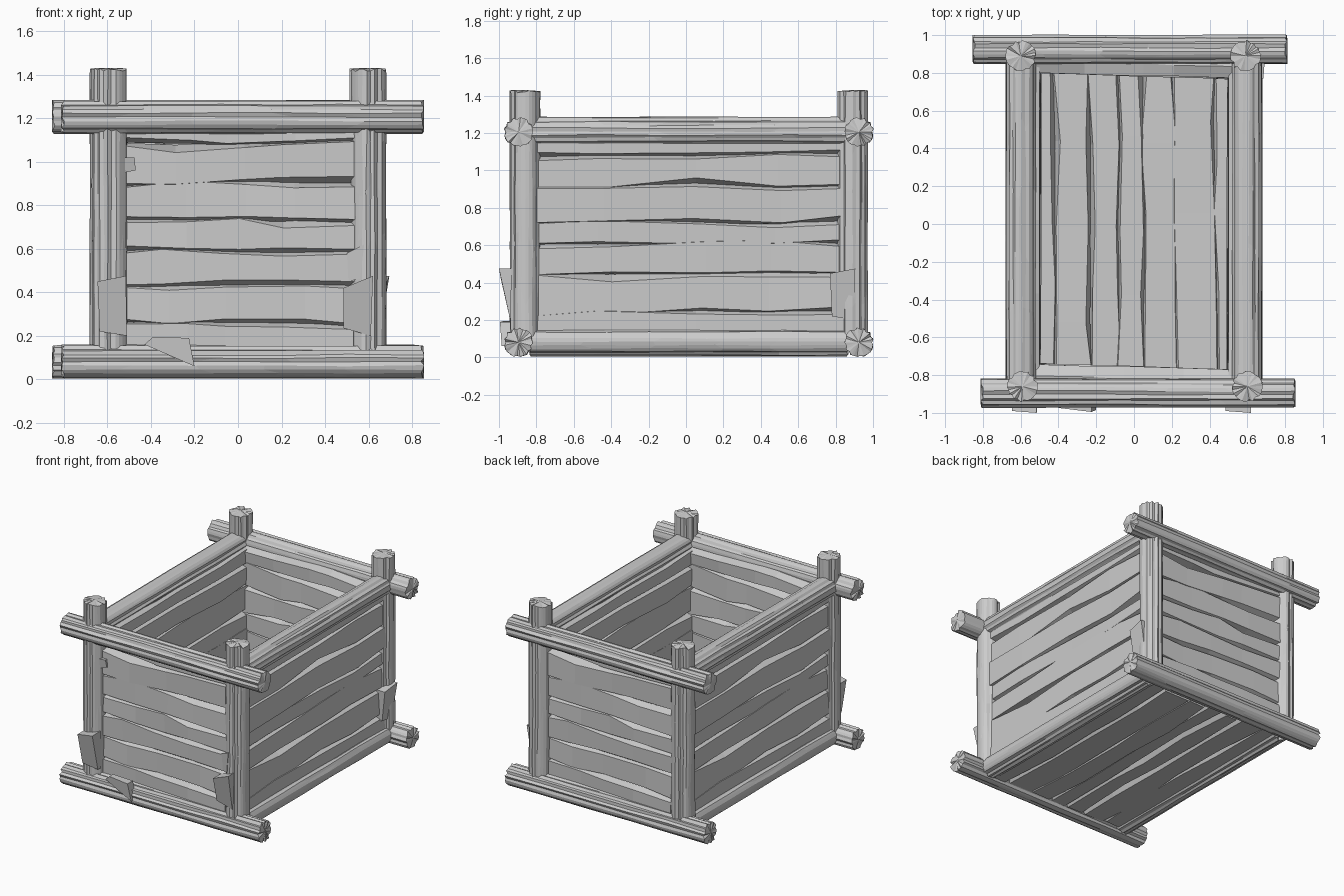
import bpy, bmesh, math, random
from mathutils import Matrix, Vector

if "Cube" in bpy.data.objects:
    bpy.data.objects.remove(bpy.data.objects["Cube"])

random.seed(11)
J = random.uniform
# The back half repeats the front half turned by 180 degrees about this point
TURN = (Matrix.Translation((0, 0.015, 0)) @ Matrix.Rotation(math.pi, 4, 'Z')
        @ Matrix.Translation((0, -0.015, 0)))


def finish(name, bm):
    bmesh.ops.recalc_face_normals(bm, faces=bm.faces)
    mesh = bpy.data.meshes.new(name)
    bm.to_mesh(mesh)
    bm.free()
    ob = bpy.data.objects.new(name, mesh)
    bpy.context.collection.objects.link(ob)
    return ob


def turned_copy(ob, name):
    new = bpy.data.objects.new(name, ob.data.copy())
    new.data.transform(TURN)
    bpy.context.collection.objects.link(new)
    return new


def log(name, start, end, radius=0.08, sides=26, rings=6):
    """Rough log: faceted, grooved along its length, ragged fan-shaped ends."""
    a, b = Vector(start), Vector(end)
    axis = b - a
    rot = axis.to_track_quat('Z', 'Y')
    groove = [J(0.84, 0.93) if k % 2 and random.random() < 0.6 else J(0.97, 1.0)
              for k in range(sides)]
    bm = bmesh.new()
    loops = []
    for i in range(rings):
        t = i / (rings - 1)
        ends = i in (0, rings - 1)
        loop = []
        for k in range(sides):
            ang = 2 * math.pi * (k + J(-0.2, 0.2)) / sides
            r = radius * (groove[k] + J(-0.03, 0.015))
            along = t * axis.length
            along += (J(0, 0.016) if i == 0 else -J(0, 0.016)) if ends else J(-0.08, 0.08)
            loop.append(bm.verts.new(a + rot @ Vector((r * math.cos(ang), r * math.sin(ang), along))))
        loops.append(loop)
    for p, q in zip(loops, loops[1:]):
        for k in range(sides):
            n = (k + 1) % sides
            bm.faces.new((p[k], p[n], q[n], q[k]))
    for loop, centre in ((loops[0], a), (loops[-1], b)):
        c = bm.verts.new(centre)
        for k in range(sides):
            bm.faces.new((loop[k], loop[(k + 1) % sides], c))
    return finish(name, bm)


def plank_wall(name, cuts, span, depth, place, stations=5):
    """Row of hewn planks with wavy, bevelled edges; place maps (along, across, depth)."""
    bm = bmesh.new()
    d0, d1 = depth
    mid = 0.5 * (d0 + d1)
    for lo, hi in zip(cuts, cuts[1:]):
        shift = J(-0.009, 0.009)
        slope = J(-0.02, 0.02)
        rings = []
        for i in range(stations):
            t = i / (stations - 1)
            if 0 < i < stations - 1:
                t += J(-0.07, 0.07)
            u = span[0] + t * (span[1] - span[0])
            if i in (0, stations - 1):
                u += J(-0.012, 0.012)
            wave = slope * (t - 0.5)
            low, high = lo + wave + J(-0.022, 0.01), hi + wave + J(-0.01, 0.022)
            corners = ((low + J(0, 0.035), d0 + shift), (high - J(0, 0.035), d0 + shift),
                       (high + 0.008, mid), (high - J(0, 0.03), d1 + shift),
                       (low + J(0, 0.03), d1 + shift), (low - 0.008, mid))
            rings.append([bm.verts.new(place(u, v, d + J(-0.004, 0.004))) for v, d in corners])
        for p, q in zip(rings, rings[1:]):
            for k in range(6):
                n = (k + 1) % 6
                bm.faces.new((p[k], p[n], q[n], q[k]))
        bm.faces.new(rings[0])
        bm.faces.new(rings[-1])
    return finish(name, bm)


def splinter(name, outline, back, front, place):
    """Chip of wood: four-cornered outline, with its own front depth per corner."""
    bm = bmesh.new()
    f = [bm.verts.new(place(u, v, d)) for (u, v), d in zip(outline, front)]
    r = [bm.verts.new(place(u, v, back)) for u, v in outline]
    bm.faces.new(f)
    bm.faces.new(r)
    for k in range(4):
        n = (k + 1) % 4
        bm.faces.new((f[k], f[n], r[n], r[k]))
    return finish(name, bm)


def on_front(u, v, d):
    return Vector((u, d, v))


def on_side(u, v, d):
    return Vector((d, u, v))


def on_floor(u, v, d):
    return Vector((v, u, d))


# Corner posts
for side, x in (("left", -0.59), ("right", 0.60)):
    post = log("front_%s_post" % side, (x, -0.86, 0.06), (x, -0.86, 1.43), 0.083)
    turned_copy(post, "back_%s_post" % ("right" if side == "left" else "left"))

# Horizontal rails: long ends on front and back, short ones between the posts
for level, z in (("bottom", 0.081), ("top", 1.205)):
    rail = log("front_%s_rail" % level, (-0.813, -0.895, z), (0.855, -0.895, z))
    turned_copy(rail, "back_%s_rail" % level)
    rail = log("right_%s_rail" % level, (0.60, -0.84, z + 0.003), (0.60, 0.87, z + 0.003))
    turned_copy(rail, "left_%s_rail" % level)

# Plank walls
wall = plank_wall("front_planks", [0.08, 0.25, 0.43, 0.59, 0.73, 0.90, 1.08, 1.19],
                  (-0.55, 0.54), (-0.885, -0.755),
                  lambda u, v, d: Vector((u, d - 0.03 * u, v)))
turned_copy(wall, "back_planks")
wall = plank_wall("right_planks", [0.08, 0.24, 0.45, 0.61, 0.73, 0.92, 1.08, 1.19],
                  (-0.82, 0.845), (0.635, 0.50), on_side)
turned_copy(wall, "left_planks")

# Floor boards
plank_wall("floor_boards", [-0.58, -0.42, -0.23, -0.08, 0.05, 0.22, 0.43, 0.58],
           (-0.83, 0.86), (0.03, 0.14), on_floor)

# Splinters on the posts and the front rail
splinter("front_left_splinter", [(-0.645, 0.45), (-0.635, 0.22), (-0.51, 0.20), (-0.515, 0.475)],
         -0.90, [-0.99, -0.945, -0.94, -1.0], on_front)
splinter("front_right_splinter", [(0.485, 0.42), (0.485, 0.235), (0.61, 0.20), (0.62, 0.475)],
         -0.90, [-0.99, -0.945, -0.94, -1.0], on_front)
splinter("back_right_splinter", [(0.77, 0.45), (0.78, 0.22), (0.90, 0.20), (0.905, 0.475)],
         0.60, [0.685, 0.655, 0.65, 0.695], on_side)
splinter("rail_splinter", [(-0.43, 0.16), (-0.39, 0.195), (-0.225, 0.19), (-0.20, 0.06)],
         -0.93, [-0.965, -0.975, -0.995, -0.985], on_front)
splinter("small_splinter", [(0.50, 0.58), (0.50, 0.45), (0.56, 0.46), (0.58, 0.62)],
         -0.84, [-0.91, -0.90, -0.935, -0.945], on_front)
splinter("upper_chip", [(-0.52, 1.02), (-0.52, 0.95), (-0.47, 0.96), (-0.475, 1.02)],
         -0.80, [-0.91, -0.90, -0.89, -0.90], on_front)
